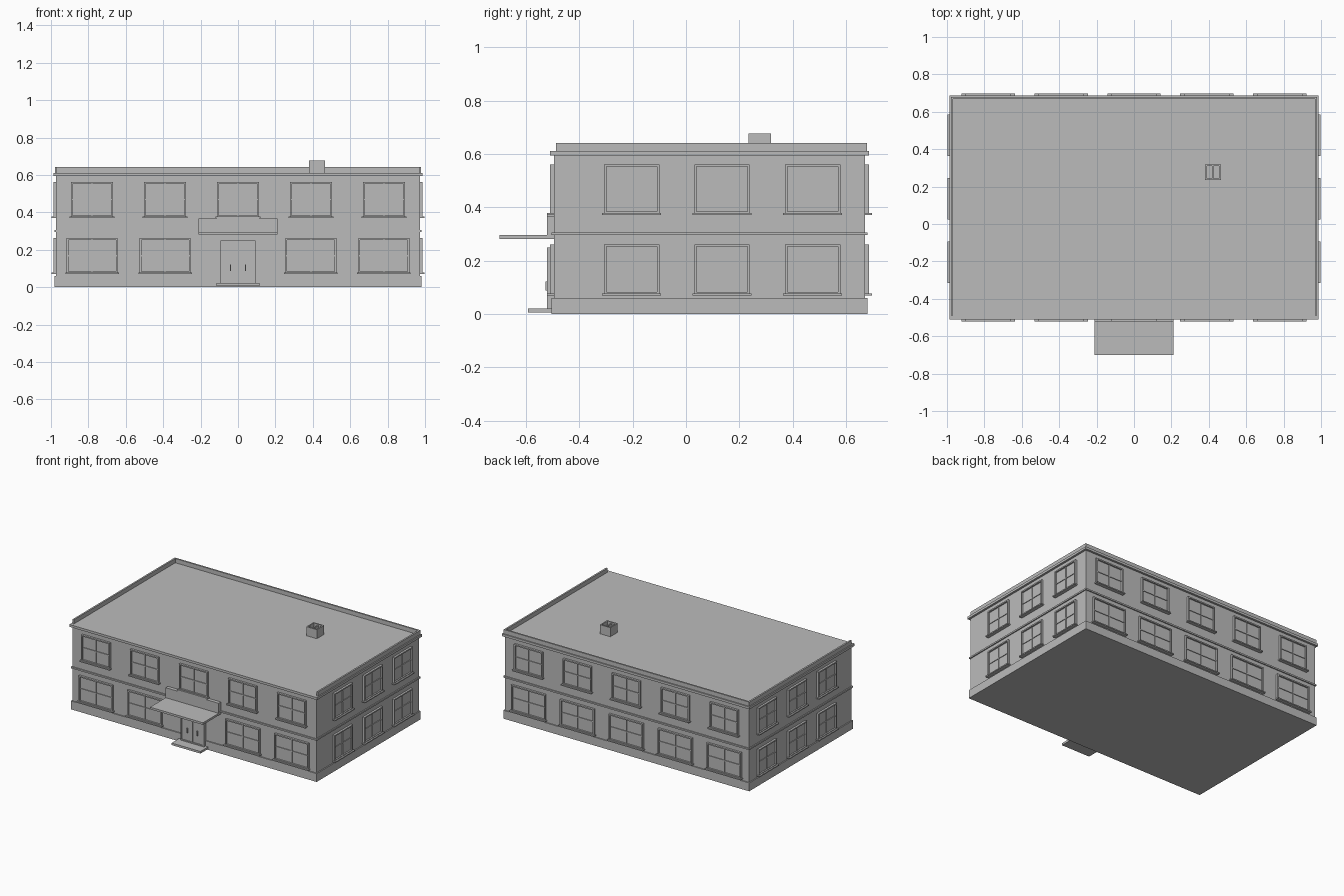
import bpy
import bmesh
from math import radians
from mathutils import Matrix, Vector

if "Cube" in bpy.data.objects:
    bpy.data.objects.remove(bpy.data.objects["Cube"])

grey = bpy.data.materials.new("plain grey")
grey.use_nodes = True
COLOUR = (0.5, 0.5, 0.5, 1)
grey.diffuse_color = COLOUR
grey.node_tree.nodes["Principled BSDF"].inputs["Base Color"].default_value = COLOUR

# Outer wall limits
WALL_X, FRONT, BACK = 0.972, -0.496, 0.672


def build(name, boxes, matrix=Matrix()):
    """Make one object from boxes given as x, y and z ranges."""
    bm = bmesh.new()
    for ranges in boxes:
        low, high = Vector([r[0] for r in ranges]), Vector([r[1] for r in ranges])
        place = Matrix.Translation((low + high) / 2) @ Matrix.Diagonal((*(high - low), 1))
        bmesh.ops.create_cube(bm, size=1, matrix=matrix @ place)
    mesh = bpy.data.meshes.new(name)
    bm.to_mesh(mesh)
    bm.free()
    mesh.materials.append(grey)
    obj = bpy.data.objects.new(name, mesh)
    bpy.context.collection.objects.link(obj)
    return obj


def slab(name, grow, z):
    """Full-footprint layer standing out from the walls."""
    side = WALL_X + grow
    build(name, [((-side, side), (FRONT - grow, BACK + grow), z)])


def frame(u, half, z, width, depth):
    """Four bars around an opening, standing out towards -y."""
    y = (-depth, 0)
    left, right = u - half, u + half
    return [((left, left + width), y, z), ((right - width, right), y, z),
            ((left + width, right - width), y, (z[0], z[0] + width)),
            ((left + width, right - width), y, (z[1] - width, z[1]))]


def window(u, half, z):
    """Frame, glass, crossing bars and sill."""
    middle = (z[0] + z[1]) / 2
    return frame(u, half, z, 0.009, 0.015) + [
        ((u - half, u + half), (-0.004, 0), z),
        ((u - 0.003, u + 0.003), (-0.009, 0), z),
        ((u - half, u + half), (-0.009, 0), (middle - 0.003, middle + 0.003)),
        ((u - half - 0.007, u + half + 0.007), (-0.026, 0), (z[0] - 0.004, z[0] + 0.004))]


# Main body layers
slab("walls", 0, (0.03, 0.60))
slab("base_plinth", 0.008, (0, 0.06))
slab("floor_band", 0.008, (0.296, 0.307))
slab("cornice_and_roof", 0.015, (0.595, 0.612))

# Parapet on the sides and back, open at the front
outer, inner, height = WALL_X + 0.007, WALL_X - 0.005, (0.605, 0.642)
build("parapet", [((-outer, -inner), (FRONT + 0.008, BACK + 0.007), height),
                  ((inner, outer), (FRONT + 0.008, BACK + 0.007), height),
                  ((-inner, inner), (BACK - 0.005, BACK + 0.007), height)])

# Windows, wall by wall
LOWER, UPPER = (0.074, 0.262), (0.375, 0.562)
long_centres = [i * 0.39 for i in range(-2, 3)]
side_centres = [-0.204, 0.135, 0.475]
walls = {
    "front": ((0, FRONT), 0, long_centres, 0.136, 0.113),
    "back": ((0, BACK), 180, long_centres, 0.136, 0.113),
    "right": ((-WALL_X, 0), -90, [-c for c in side_centres], 0.104, 0.104),
    "left": ((WALL_X, 0), 90, side_centres, 0.104, 0.104),
}
for wall, (origin, angle, centres, low_half, high_half) in walls.items():
    matrix = Matrix.Translation((*origin, 0)) @ Matrix.Rotation(radians(angle), 4, "Z")
    boxes = []
    for u in centres:
        boxes += window(u, high_half, UPPER)
        if wall != "front" or abs(u) > 0.1:
            boxes += window(u, low_half, LOWER)
    build(wall + "_windows", boxes, matrix)

# Entrance
at_front = Matrix.Translation((0, FRONT, 0))
build("door_frame", frame(0, 0.094, (0.02, 0.25), 0.01, 0.026), at_front)
build("double_door", [((s, s + 0.084), (-0.02, 0), (0.025, 0.245))
                      for s in (-0.085, 0.001)], at_front)
build("door_handles", [((s - 0.003, s + 0.003), (-0.031, -0.015), (0.088, 0.122))
                       for s in (-0.04, 0.04)], at_front)
build("door_step", [((-0.115, 0.115), (-0.592, FRONT), (0.007, 0.022))])
build("canopy", [((-0.211, 0.211), (-0.70, FRONT), (0.281, 0.296))])
build("canopy_back_panel", [((-0.211, 0.211), (-0.522, FRONT), (0.296, 0.368)),
                            ((-0.115, 0.115), (-0.522, FRONT), (0.368, 0.379))])

# Hollow roof vent with a divider
vent = Matrix.Translation((0.422, 0.277, 0))
h, t, vz = 0.042, 0.009, (0.61, 0.677)
build("roof_vent", [((-h, -h + t), (-h, h), vz), ((h - t, h), (-h, h), vz),
                    ((-h + t, h - t), (-h, -h + t), vz), ((-h + t, h - t), (h - t, h), vz),
                    ((-0.004, 0.004), (-h + t, h - t), (0.61, 0.67)),
                    ((-h + t, h - t), (-h + t, h - t), (0.61, 0.65))], vent)
